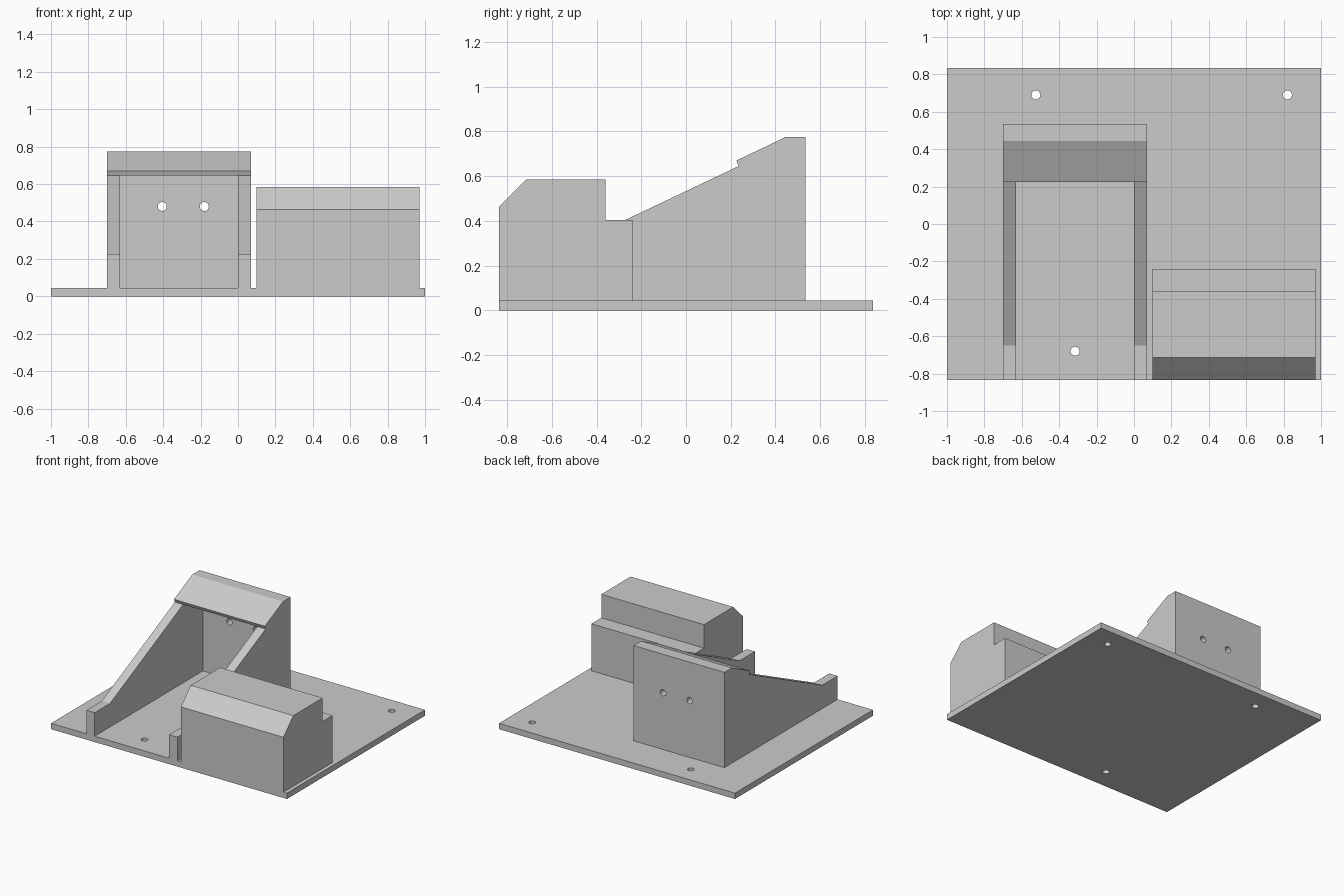
import bpy
import bmesh
from mathutils import Matrix, Vector

if "Cube" in bpy.data.objects:
    bpy.data.objects.remove(bpy.data.objects["Cube"], do_unlink=True)

# One plain grey for everything
GREY = (0.6, 0.6, 0.6, 1.0)
grey = bpy.data.materials.new("plain_grey")
grey.use_nodes = True
grey.diffuse_color = GREY
grey.node_tree.nodes["Principled BSDF"].inputs["Base Color"].default_value = GREY


def finish(name, bm):
    bmesh.ops.recalc_face_normals(bm, faces=bm.faces)
    mesh = bpy.data.meshes.new(name)
    bm.to_mesh(mesh)
    bm.free()
    mesh.materials.append(grey)
    obj = bpy.data.objects.new(name, mesh)
    bpy.context.scene.collection.objects.link(obj)
    return obj


def prism(name, x0, x1, profile):
    """Side profile of (y, z) points, extruded along x."""
    bm = bmesh.new()
    face = bm.faces.new([bm.verts.new((x0, y, z)) for y, z in profile])
    new = bmesh.ops.extrude_face_region(bm, geom=[face])["geom"]
    verts = [v for v in new if isinstance(v, bmesh.types.BMVert)]
    bmesh.ops.translate(bm, verts=verts, vec=(x1 - x0, 0, 0))
    return finish(name, bm)


def drill(name, centre, axis):
    """Screw hole cutter along the given axis."""
    bm = bmesh.new()
    turn = Vector((0, 0, 1)).rotation_difference(Vector(axis)).to_matrix().to_4x4()
    bmesh.ops.create_cone(bm, cap_ends=True, segments=32, radius1=HOLE_R, radius2=HOLE_R,
                          depth=0.3, matrix=Matrix.Translation(centre) @ turn)
    return finish(name, bm)


def cut(obj, cutter):
    cutter.hide_render = True
    mod = obj.modifiers.new("cut", 'BOOLEAN')
    mod.operation = 'DIFFERENCE'
    mod.solver = 'EXACT'
    mod.object = cutter
    with bpy.context.temp_override(object=obj, active_object=obj):
        bpy.ops.object.modifier_apply(modifier=mod.name)
    bpy.data.objects.remove(cutter, do_unlink=True)


HOLE_R = 0.024
FRONT, BACK = -0.835, 0.835
FLOOR = 0.045

# Base plate with three screw holes
base = prism("base_plate", -1, 1, [(FRONT, 0), (BACK, 0), (BACK, FLOOR), (FRONT, FLOOR)])
for x, y in [(-0.525, 0.69), (0.82, 0.69), (-0.315, -0.68)]:
    cut(base, drill("base_hole", (x, y, 0), (0, 0, 1)))

# Sloping bracket: solid side profile, hollowed to leave walls, back and hood
bracket = prism("sloping_bracket", -0.70, 0.07, [
    (FRONT, FLOOR), (FRONT, 0.225), (-0.65, 0.225), (0.235, 0.645),
    (0.225, 0.67), (0.445, 0.775), (0.535, 0.775), (0.535, FLOOR)])
cut(bracket, prism("bracket_cavity", -0.63, 0, [
    (-1, 0), (0.475, 0), (0.475, 0.757), (0.235, 0.645), (-1, 1.2)]))
for x in (-0.405, -0.18):
    cut(bracket, drill("back_hole", (x, 0.5, 0.48), (0, 1, 0)))

# Stepped block with a chamfered front
prism("stepped_block", 0.10, 0.97, [
    (FRONT, FLOOR), (FRONT, 0.465), (-0.715, 0.585), (-0.36, 0.585),
    (-0.36, 0.405), (-0.24, 0.405), (-0.24, FLOOR)])
